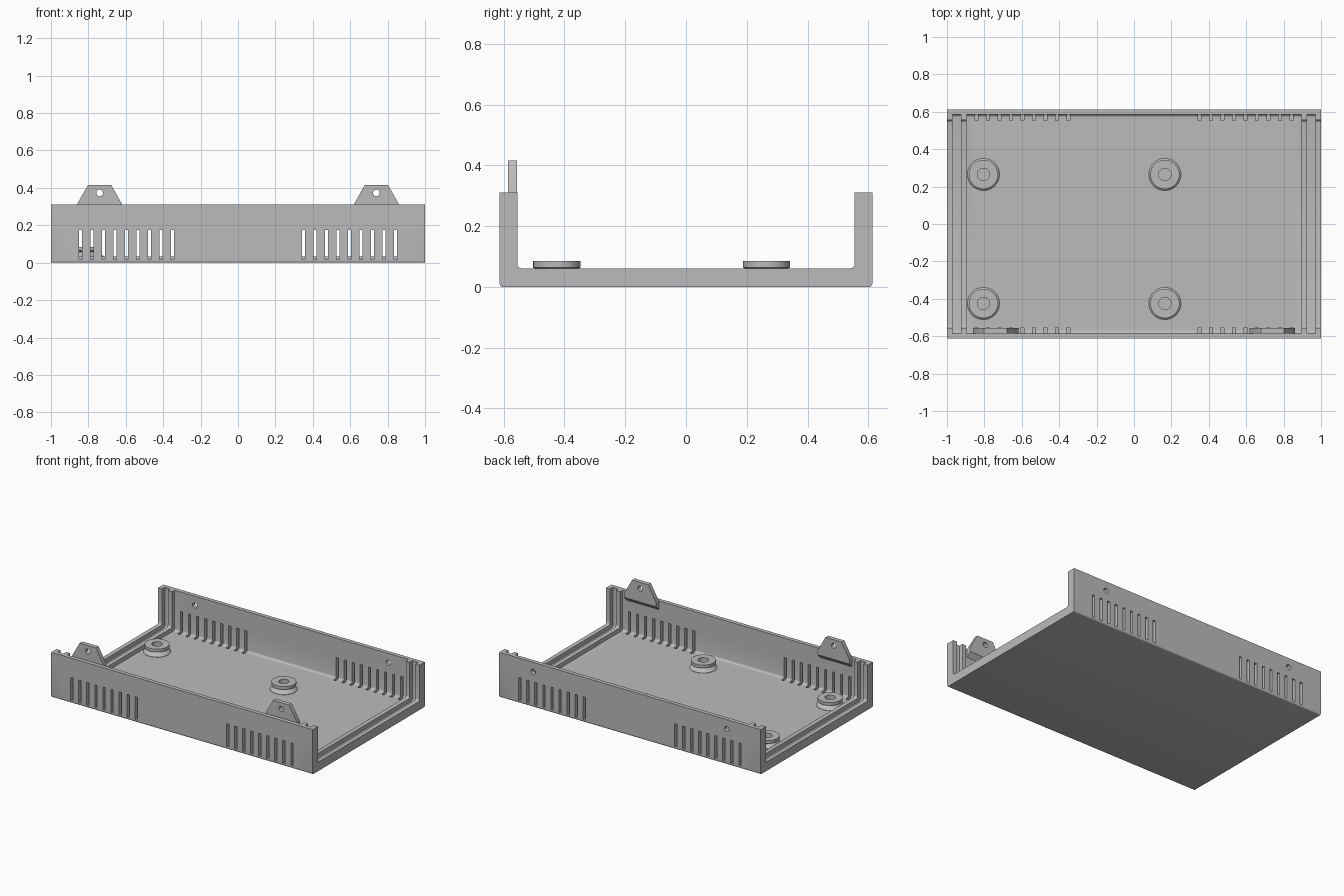
import bpy, bmesh, math

if "Cube" in bpy.data.objects:
    bpy.data.objects.remove(bpy.data.objects["Cube"])

grey = bpy.data.materials.new("plain grey")
grey.diffuse_color = (0.5, 0.5, 0.5, 1)
grey.use_nodes = True
grey.node_tree.nodes["Principled BSDF"].inputs["Base Color"].default_value = grey.diffuse_color


def make_object(name, bm):
    bmesh.ops.recalc_face_normals(bm, faces=bm.faces)
    mesh = bpy.data.meshes.new(name)
    bm.to_mesh(mesh)
    bm.free()
    mesh.materials.append(grey)
    obj = bpy.data.objects.new(name, mesh)
    bpy.context.collection.objects.link(obj)
    return obj


def prism(bm, outline, start, end, axis="x"):
    """Extrude an outline: (y, z) along x, or (x, z) along y."""
    place = (lambda a, b, t: (t, a, b)) if axis == "x" else (lambda a, b, t: (a, t, b))
    rings = [[bm.verts.new(place(a, b, t)) for a, b in outline] for t in (start, end)]
    n = len(outline)
    bm.faces.new(rings[0])
    bm.faces.new(rings[1][::-1])
    for i in range(n):
        j = (i + 1) % n
        bm.faces.new((rings[0][i], rings[0][j], rings[1][j], rings[1][i]))


def trough(half, low, high, r, steps=4):
    """Rectangle in (y, z) with rounded lower corners."""
    arc = [(half - r + r * math.sin(k * math.pi / 2 / steps),
            low + r - r * math.cos(k * math.pi / 2 / steps)) for k in range(steps + 1)]
    return arc + [(half, high), (-half, high)] + [(-y, z) for y, z in reversed(arc)]


def circle(cx, cz, r, n=24):
    return [(cx + r * math.cos(i * math.tau / n), cz + r * math.sin(i * math.tau / n))
            for i in range(n)]


def cut(target, bm):
    cutter = make_object("cutter", bm)
    cutter.hide_render = True
    mod = target.modifiers.new("cut", "BOOLEAN")
    mod.operation = "DIFFERENCE"
    mod.solver = "EXACT"
    mod.object = cutter
    bpy.context.view_layer.objects.active = target
    bpy.ops.object.modifier_apply(modifier=mod.name)
    bpy.data.objects.remove(cutter)


def smooth(obj):
    bpy.ops.object.select_all(action="DESELECT")
    obj.select_set(True)
    bpy.context.view_layer.objects.active = obj
    bpy.ops.object.shade_smooth_by_angle(angle=math.radians(30))


# Tray: solid block with softened lower edges, open at both ends
bm = bmesh.new()
prism(bm, trough(0.613, 0, 0.31, 0.01), -1, 1)
tray = make_object("tray", bm)

bm = bmesh.new()
prism(bm, trough(0.555, 0.061, 0.5, 0.014), -1.1, 1.1)
cut(tray, bm)

# Main bay and the panel grooves at each end, leaving raised ribs
bm = bmesh.new()
for x0, x1 in ((-0.97, -0.925), (-0.895, 0.895), (0.925, 0.97)):
    prism(bm, trough(0.585, 0.032, 0.5, 0.014), x0, x1)
cut(tray, bm)

# Ventilation slots, nine at each end of both walls
bm = bmesh.new()
for side in (-1, 1):
    for end in (-1, 1):
        for i in range(9):
            x = end * (0.35 + i * 0.0615)
            prism(bm, [(x - 0.009, 0.017), (x + 0.009, 0.017),
                       (x + 0.009, 0.175), (x - 0.009, 0.175)],
                  side * 0.554, side * 0.7, "y")
cut(tray, bm)

# Screw holes in the back wall
bm = bmesh.new()
for x in (-0.74, 0.74):
    prism(bm, circle(x, 0.245, 0.018), 0.5, 0.7, "y")
cut(tray, bm)
smooth(tray)

# Fastening tabs inside the front wall, with sloped undersides
for side, label in ((-1, "left"), (1, "right")):
    bm = bmesh.new()
    x = side * 0.74
    prism(bm, [(x - 0.122, 0.25), (x + 0.122, 0.25), (x + 0.122, 0.31),
               (x + 0.062, 0.416), (x - 0.062, 0.416), (x - 0.122, 0.31)],
          -0.585, -0.556, "y")
    for v in bm.verts:
        if v.co.z < 0.26 and v.co.y > -0.57:
            v.co.z = 0.28
    tab = make_object(label + "_tab", bm)
    bm = bmesh.new()
    prism(bm, circle(x, 0.373, 0.018), -0.7, -0.5, "y")
    cut(tab, bm)
    smooth(tab)

# Spool-shaped mounting bosses with blind holes, turned from a profile
profile = [(0.086, 0.03), (0.086, 0.034), (0.062, 0.056), (0.078, 0.064),
           (0.078, 0.085), (0.033, 0.085), (0.033, 0.034)]
N = 40
for row, y in (("front", -0.425), ("back", 0.265)):
    for col, x in (("left", -0.805), ("middle", 0.165)):
        bm = bmesh.new()
        rings = [[bm.verts.new((x + r * math.cos(i * math.tau / N),
                                y + r * math.sin(i * math.tau / N), z))
                  for i in range(N)] for r, z in profile]
        for a, b in zip(rings, rings[1:]):
            for i in range(N):
                j = (i + 1) % N
                bm.faces.new((a[i], a[j], b[j], b[i]))
        bm.faces.new(rings[0])
        bm.faces.new(rings[-1])
        smooth(make_object(f"{row}_{col}_boss", bm))
